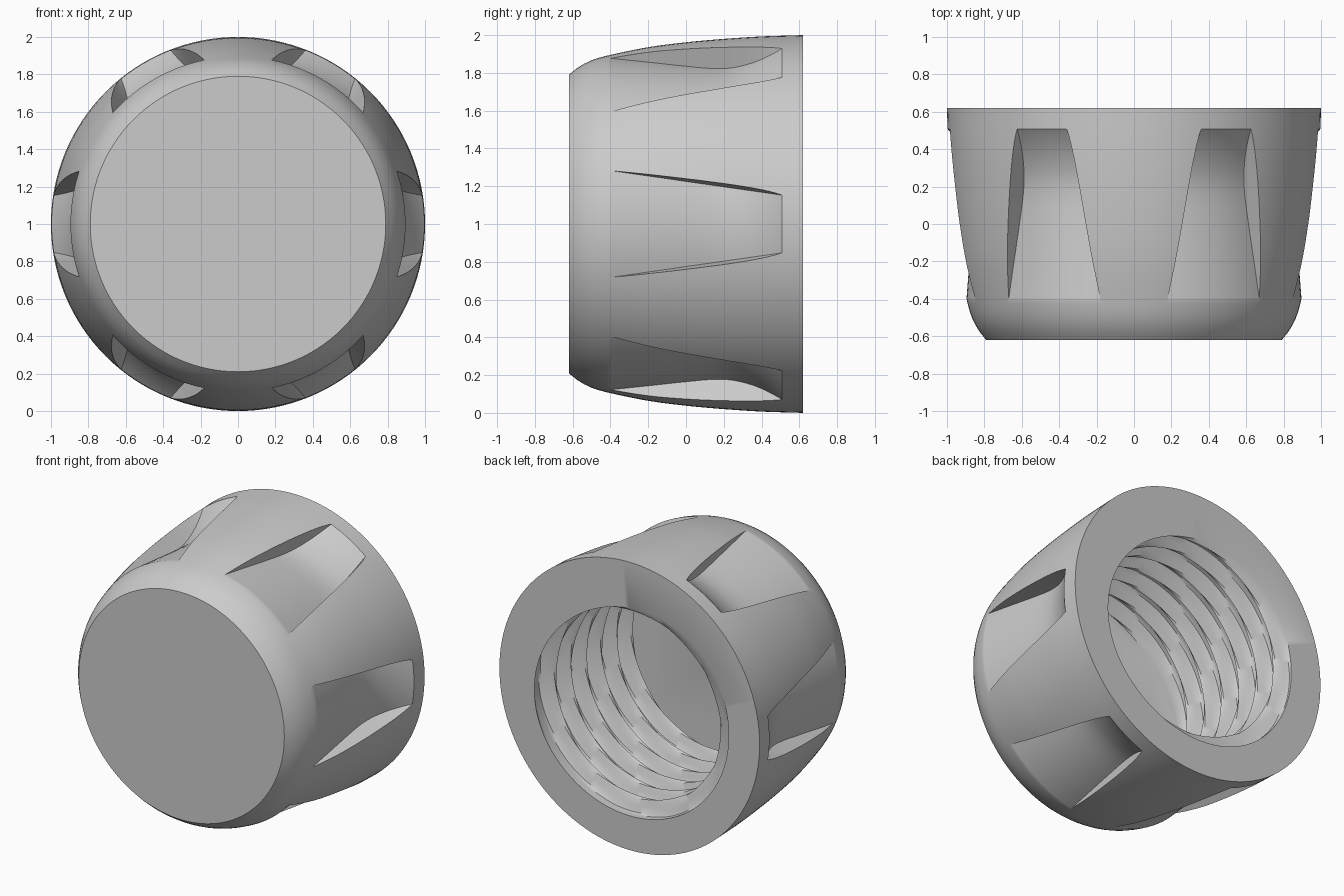
import bpy, bmesh, math
from mathutils import Matrix

cube = bpy.data.objects.get("Cube")
if cube:
    bpy.data.objects.remove(cube, do_unlink=True)

SEGMENTS = 128
BACK, BORE_END = 0.62, -0.42
PITCH, ROOT, CREST = 0.168, 0.762, 0.66

grey = bpy.data.materials.new("plain_grey")
grey.use_nodes = True
grey.diffuse_color = (0.6, 0.6, 0.6, 1)
grey.node_tree.nodes["Principled BSDF"].inputs["Base Color"].default_value = (0.6, 0.6, 0.6, 1)


def make_object(name, bm):
    bmesh.ops.recalc_face_normals(bm, faces=bm.faces)
    mesh = bpy.data.meshes.new(name)
    bm.to_mesh(mesh)
    bm.free()
    mesh.materials.append(grey)
    obj = bpy.data.objects.new(name, mesh)
    bpy.context.collection.objects.link(obj)
    return obj


def interpolate(points, y):
    """Smooth curve through (y, value) points."""
    last = len(points) - 1
    i = max(k for k in range(last) if points[k][0] <= y or k == 0)
    (y0, a), (y1, b) = points[i], points[i + 1]

    def slope(k):
        p, q = points[max(k - 1, 0)], points[min(k + 1, last)]
        return (q[1] - p[1]) / (q[0] - p[0]) * (y1 - y0)

    t = (y - y0) / (y1 - y0)
    return ((2*t**3 - 3*t**2 + 1) * a + (t**3 - 2*t**2 + t) * slope(i)
            + (3*t**2 - 2*t**3) * b + (t**3 - t**2) * slope(i + 1))


def thread_radius(angle, y):
    """Right-handed rounded ridge winding along the bore."""
    turn = (math.radians(60) - angle) / math.tau - (y - BACK) / PITCH
    u = (turn + 0.5) % 1 - 0.5
    ridge = math.cos(math.pi * u / 0.56) ** 2 if abs(u) < 0.28 else 0
    return ROOT - (ROOT - CREST) * ridge


# Cap body: outer profile, back rim, threaded bore and closed ends
outer = [(-0.62, 0.79), (-0.57, 0.83), (-0.5, 0.867), (-0.41, 0.893), (-0.2, 0.936),
         (0, 0.962), (0.2, 0.98), (0.4, 0.993), (BACK, 1.0)]
bm = bmesh.new()
rings = []


def add_ring(y, radius):
    ring = []
    for k in range(SEGMENTS):
        a = math.tau * k / SEGMENTS
        r = radius(a, y)
        ring.append(bm.verts.new((r * math.cos(a), y, r * math.sin(a))))
    rings.append(ring)


OUTER_ROWS, BORE_ROWS = 32, 72
for k in range(OUTER_ROWS + 1):
    add_ring(-BACK + 2 * BACK * k / OUTER_ROWS, lambda a, y: interpolate(outer, y))
for k in range(BORE_ROWS + 1):
    add_ring(BACK + (BORE_END - BACK) * k / BORE_ROWS, thread_radius)
for low, high in zip(rings, rings[1:]):
    for k in range(SEGMENTS):
        n = (k + 1) % SEGMENTS
        bm.faces.new((low[k], low[n], high[n], high[k]))
bm.faces.new(rings[0])
bm.faces.new(rings[-1])
cap = make_object("threaded_cap", bm)

# Grip pockets: tapered cutters with a dipped, curved floor
floor = [(-0.43, 0.898), (-0.2, 0.88), (0, 0.864), (0.15, 0.857), (0.25, 0.867),
         (0.35, 0.9), (0.43, 0.942), (0.5, 0.99), (0.53, 1.015)]
ROWS, COLS = 28, 12
bm = bmesh.new()
for pocket in range(6):
    turn = Matrix.Rotation(math.tau * pocket / 6, 4, "Y")
    sections = []
    for k in range(ROWS + 1):
        y = -0.43 + 0.96 * k / ROWS
        half = 0.3 - 0.143 * (y + 0.41)
        section = []
        for side, radius, width in ((1, interpolate(floor, y), half - 0.016), (-1, 1.12, half + 0.022)):
            for c in range(COLS + 1):
                t = side * width * (2 * c / COLS - 1)
                section.append(bm.verts.new(turn @ Matrix.Translation(
                    (math.sqrt(radius**2 - t**2), y, t)).translation))
        sections.append(section)
    count = len(sections[0])
    for low, high in zip(sections, sections[1:]):
        for k in range(count):
            n = (k + 1) % count
            bm.faces.new((low[k], low[n], high[n], high[k]))
    bm.faces.new(sections[0])
    bm.faces.new(sections[-1])
cutter = make_object("pocket_cutter", bm)
cutter.hide_render = True

cut = cap.modifiers.new("pockets", "BOOLEAN")
cut.operation = "DIFFERENCE"
cut.solver = "EXACT"
cut.object = cutter
bpy.context.view_layer.objects.active = cap
bpy.ops.object.select_all(action="DESELECT")
cap.select_set(True)
bpy.ops.object.modifier_apply(modifier=cut.name)
bpy.data.objects.remove(cutter, do_unlink=True)

# Stand the cap on the floor and smooth its curved faces
cap.data.transform(Matrix.Translation((0, 0, 1)))
bpy.ops.object.shade_smooth_by_angle(angle=math.radians(35))
